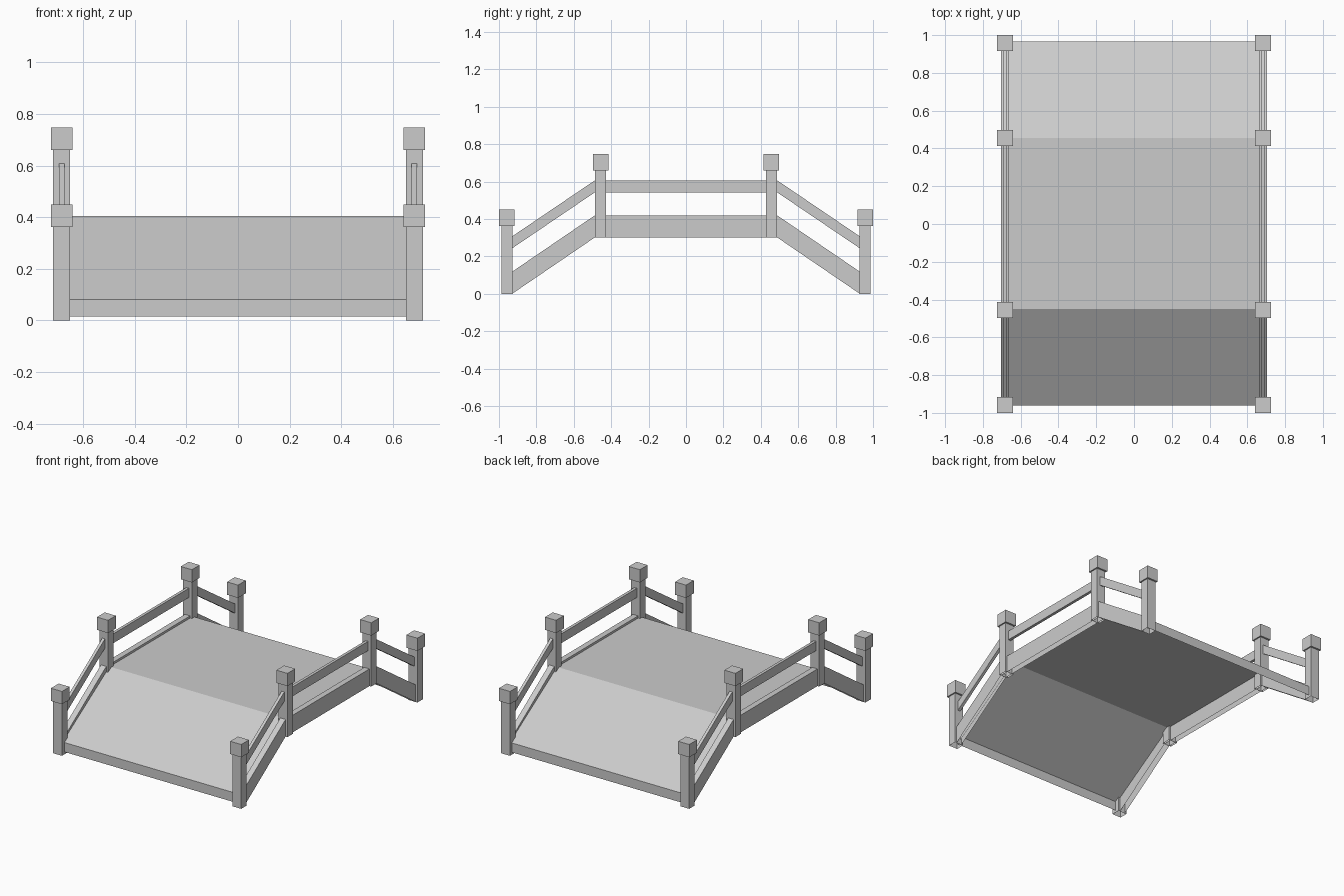
import bpy
import bmesh
from mathutils import Matrix, Vector

if "Cube" in bpy.data.objects:
    bpy.data.objects.remove(bpy.data.objects["Cube"])

SIDE_X = 0.683          # centre line of each railing
POST_Y = (0.958, 0.456)  # end and inner posts


def add_object(name, bm, open_bottom=False):
    bmesh.ops.recalc_face_normals(bm, faces=bm.faces)
    if open_bottom:
        bm.normal_update()
        under = [f for f in bm.faces if f.normal.z < -0.5]
        bmesh.ops.delete(bm, geom=under, context="FACES")
    mesh = bpy.data.meshes.new(name)
    bm.to_mesh(mesh)
    bm.free()
    obj = bpy.data.objects.new(name, mesh)
    bpy.context.collection.objects.link(obj)
    return obj


def mirror(obj, y=False):
    mod = obj.modifiers.new("Mirror", "MIRROR")
    mod.use_axis = (True, y, False)
    mod.use_mirror_merge = False


def box(name, x, y, wx, wy, z0, z1, open_bottom=False):
    bm = bmesh.new()
    mat = Matrix.Translation((x, y, (z0 + z1) / 2)) @ Matrix.Diagonal((wx, wy, z1 - z0, 1))
    bmesh.ops.create_cube(bm, size=1, matrix=mat)
    return add_object(name, bm, open_bottom)


def ramp_strip(name, path, height, x0, x1, open_bottom=False):
    """Extrude a (y, z) bottom outline with a vertical thickness across x."""
    bm = bmesh.new()
    outline = path + [(y, z + height) for y, z in reversed(path)]
    face = bm.faces.new([bm.verts.new((x0, y, z)) for y, z in outline])
    ext = bmesh.ops.extrude_face_region(bm, geom=[face], use_keep_orig=True)
    moved = [v for v in ext["geom"] if isinstance(v, bmesh.types.BMVert)]
    bmesh.ops.translate(bm, verts=moved, vec=Vector((x1 - x0, 0, 0)))
    return add_object(name, bm, open_bottom)


# Posts (hollow underneath) and square caps, mirrored to all four corners
for label, y, base, cap_z in (("end", POST_Y[0], 0.0, 0.362), ("inner", POST_Y[1], 0.302, 0.66)):
    mirror(box(f"{label}_post", SIDE_X, y, 0.066, 0.059, base, cap_z, True), y=True)
    mirror(box(f"{label}_post_cap", SIDE_X, y, 0.084, 0.084, cap_z, cap_z + 0.088), y=True)

# Thick lower side beams, open underneath
beam = ramp_strip("side_beam", [(-0.93, 0), (-0.487, 0.302), (0.487, 0.302), (0.93, 0)],
                  0.118, SIDE_X - 0.02, SIDE_X + 0.02, True)
mirror(beam)

# Thin handrails
rail = ramp_strip("handrail", [(-0.93, 0.243), (-0.487, 0.543), (0.487, 0.543), (0.93, 0.243)],
                  0.064, SIDE_X - 0.01, SIDE_X + 0.01)
mirror(rail)

# Arched walking deck: a shell with end lips and no underside
ramp_strip("deck", [(-0.96, 0.016), (-0.45, 0.34), (0.455, 0.34), (0.967, 0.016)],
           0.065, -0.67, 0.67, True)
